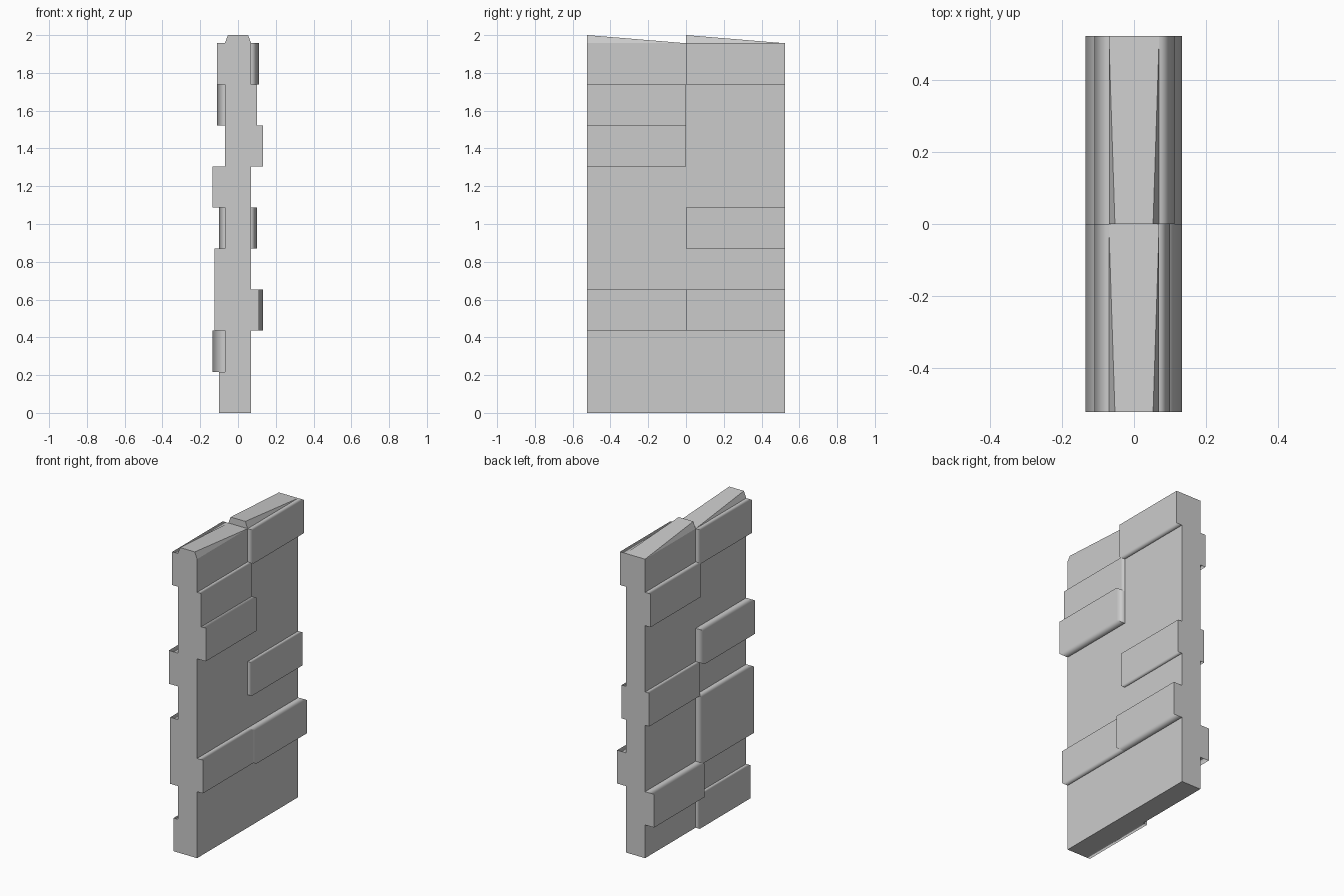
import bpy, bmesh

if "Cube" in bpy.data.objects:
    bpy.data.objects.remove(bpy.data.objects["Cube"])

T, D, H = 0.07, 0.523, 1.957      # core half thickness, half depth, wall height
ROW = H / 9                       # one brick course


def make_object(name, verts, faces):
    bm = bmesh.new()
    vs = [bm.verts.new(v) for v in verts]
    for f in faces:
        bm.faces.new([vs[i] for i in f])
    bmesh.ops.recalc_face_normals(bm, faces=bm.faces)
    mesh = bpy.data.meshes.new(name)
    bm.to_mesh(mesh)
    bm.free()
    ob = bpy.data.objects.new(name, mesh)
    bpy.context.collection.objects.link(ob)
    return ob


def box(name, x, y, z):
    verts = [(a, b, c) for a in x for b in y for c in z]
    faces = [(0, 1, 3, 2), (4, 5, 7, 6), (0, 1, 5, 4),
             (2, 3, 7, 6), (0, 2, 6, 4), (1, 3, 7, 5)]
    return make_object(name, verts, faces)


def brick(name, side, half, row, count, reach):
    """Raised brick whose long outer edges are softly shaded."""
    x = sorted((side * (T - 0.005), side * reach))
    y = sorted((0, half * D))
    ob = box(name, x, y, (row * ROW, (row + count) * ROW))
    bm = bmesh.new()
    bm.from_mesh(ob.data)
    back = [f for f in bm.faces if f.normal.x * side < -0.5]
    bmesh.ops.delete(bm, geom=back, context='FACES')
    for f in bm.faces:
        f.smooth = True
    for e in bm.edges:
        a, b = (v.co for v in e.verts)
        along_x = abs(a.x - b.x) > 0.01
        at_end = min(abs(a.y), abs(b.y)) > D - 0.01
        e.smooth = not (along_x or at_end)
    bm.to_mesh(ob.data)
    bm.free()
    mod = ob.modifiers.new("soft_edges", 'WEIGHTED_NORMAL')
    mod.weight = 100
    mod.keep_sharp = True


# Wall core
box("wall_core", (-T, T), (-D, D), (0, H))

# Sloping caps, each dropping towards the back
for name, y0, y1 in (("front_cap", -D, 0), ("back_cap", 0, D)):
    make_object(name,
                [(-T, y0, H), (T, y0, H), (0.053, y0, 2), (-0.053, y0, 2),
                 (-T, y1, H), (T, y1, H)],
                [(0, 1, 2, 3), (3, 2, 5, 4), (0, 3, 4), (1, 5, 2), (0, 4, 5, 1)])

# Raised bricks: side, half, first course, course count, outer x
bricks = [
    (1, -1, 7, 1, 0.10), (1, -1, 6, 1, 0.133), (1, -1, 2, 1, 0.112),
    (1, 1, 8, 1, 0.112), (1, 1, 4, 1, 0.10), (1, 1, 2, 1, 0.133),
    (-1, -1, 8, 1, 0.11), (-1, -1, 5, 1, 0.135), (-1, -1, 2, 2, 0.125),
    (-1, -1, 0, 1, 0.10),
    (-1, 1, 7, 1, 0.11), (-1, 1, 4, 1, 0.10), (-1, 1, 1, 1, 0.135),
]
for i, spec in enumerate(bricks, 1):
    brick(f"raised_brick_{i}", *spec)
